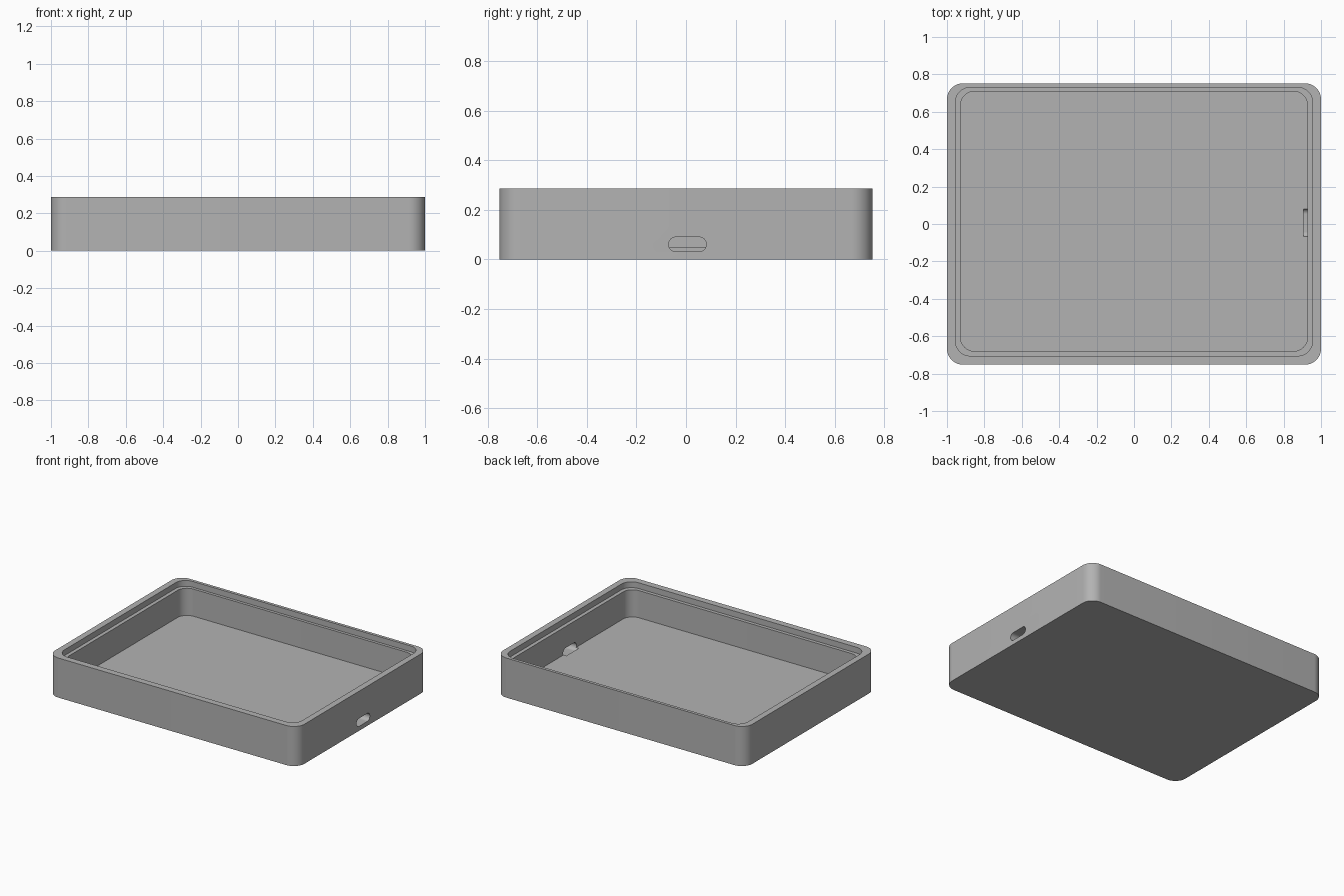
import bpy
import bmesh
from math import pi, cos, sin, radians

cube = bpy.data.objects.get("Cube")
if cube:
    bpy.data.objects.remove(cube)

SEGMENTS = 12

grey = bpy.data.materials.new("plain grey")
grey.use_nodes = True
colour = (0.45, 0.45, 0.45, 1)
grey.diffuse_color = colour
grey.node_tree.nodes["Principled BSDF"].inputs["Base Color"].default_value = colour


def rounded_rect(x0, x1, y0, y1, r):
    """Counter-clockwise outline of a rectangle with rounded corners."""
    centres = [(x1 - r, y1 - r), (x0 + r, y1 - r), (x0 + r, y0 + r), (x1 - r, y0 + r)]
    points = []
    for i, (cx, cy) in enumerate(centres):
        for s in range(SEGMENTS + 1):
            a = (i + s / SEGMENTS) * pi / 2
            points.append((cx + r * cos(a), cy + r * sin(a)))
    return points


def make_loft(name, loops):
    """Skin a stack of matching loops and cap both ends."""
    bm = bmesh.new()
    rings = [[bm.verts.new(p) for p in loop] for loop in loops]
    n = len(rings[0])
    for a, b in zip(rings, rings[1:]):
        for i in range(n):
            j = (i + 1) % n
            bm.faces.new((a[i], a[j], b[j], b[i]))
    bm.faces.new(rings[0][::-1])
    bm.faces.new(rings[-1])
    bmesh.ops.recalc_face_normals(bm, faces=bm.faces)
    mesh = bpy.data.meshes.new(name)
    bm.to_mesh(mesh)
    bm.free()
    mesh.materials.append(grey)
    obj = bpy.data.objects.new(name, mesh)
    bpy.context.collection.objects.link(obj)
    return obj


# Tray: outer wall, rim, lid step and floor
outer = rounded_rect(-1, 1, -0.752, 0.752, 0.085)
step = rounded_rect(-0.955, 0.955, -0.705, 0.73, 0.08)
cavity = rounded_rect(-0.928, 0.928, -0.68, 0.709, 0.075)
levels = [(outer, 0), (outer, 0.287), (step, 0.287),
          (step, 0.245), (cavity, 0.245), (cavity, 0.048)]
tray = make_loft("tray", [[(x, y, z) for x, y in shape] for shape, z in levels])

# Port slot through the side wall, grooving the floor's edge
slot = rounded_rect(-0.07, 0.082, 0.032, 0.09, 0.0288)
cutter = make_loft("slot_cutter", [[(x, y, z) for y, z in slot] for x in (0.906, 1.1)])
cutter.hide_render = True

cut = tray.modifiers.new("port_slot", "BOOLEAN")
cut.operation = "DIFFERENCE"
cut.solver = "EXACT"
cut.object = cutter
bpy.ops.object.select_all(action="DESELECT")
tray.select_set(True)
bpy.context.view_layer.objects.active = tray
bpy.ops.object.modifier_apply(modifier=cut.name)
bpy.data.objects.remove(cutter)
bpy.ops.object.shade_smooth_by_angle(angle=radians(30))
